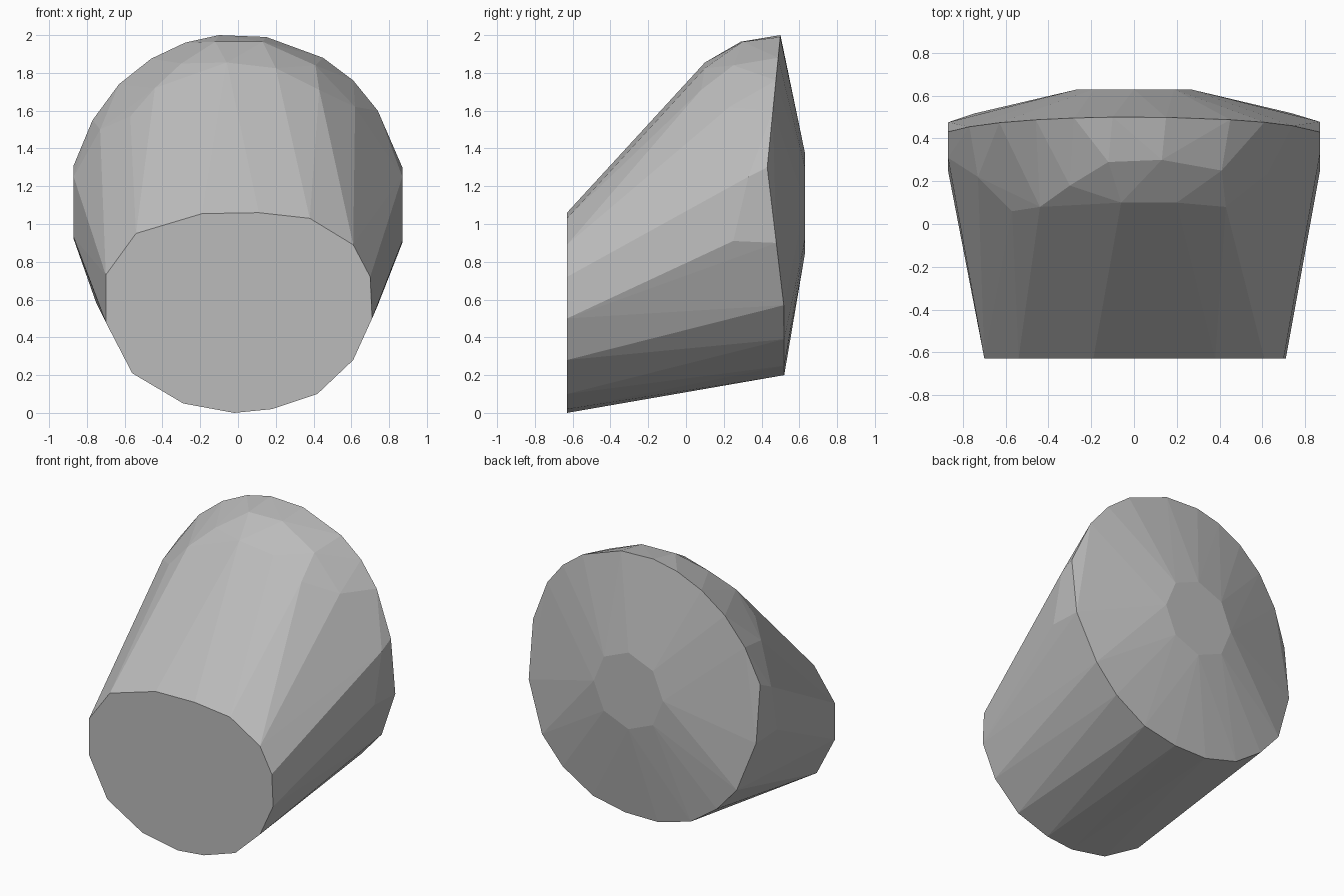
import bpy
import bmesh
from math import cos, sin, tau

default_cube = bpy.data.objects.get("Cube")
if default_cube:
    bpy.data.objects.remove(default_cube, do_unlink=True)


def make_material(name, colour):
    material = bpy.data.materials.new(name)
    material.use_nodes = True
    material.diffuse_color = colour
    shader = material.node_tree.nodes["Principled BSDF"]
    shader.inputs["Base Color"].default_value = colour
    return material


def hull_object(name, points, material):
    """Wrap the given points in a faceted convex skin."""
    mesh = bpy.data.meshes.new(name)
    bm = bmesh.new()
    for point in points:
        bm.verts.new(point)
    result = bmesh.ops.convex_hull(bm, input=bm.verts[:])
    loose = {item for key in ("geom_interior", "geom_unused")
             for item in result[key] if isinstance(item, bmesh.types.BMVert)}
    bmesh.ops.delete(bm, geom=list(loose), context="VERTS")
    bmesh.ops.recalc_face_normals(bm, faces=bm.faces[:])
    for face in bm.faces:
        face.smooth = False
    bm.to_mesh(mesh)
    bm.free()
    mesh.materials.append(material)
    obj = bpy.data.objects.new(name, mesh)
    bpy.context.scene.collection.objects.link(obj)
    return obj


def rim_depth(z):
    """The rim bows forward at mid height."""
    waist = 1.3
    if z > waist:
        return 0.43 + 0.1 * (z - waist)
    return min(0.52, 0.43 + 0.12 * (waist - z))


# Flat front end, as x and z
front_outline = [
    (-.7, .73), (-.54, .95), (-.19, 1.055), (.11, 1.06), (.38, 1.03),
    (.61, .89), (.7, .72), (.71, .5), (.61, .28), (.42, .1),
    (.18, .02), (-.02, 0), (-.29, .05), (-.56, .21), (-.7, .48),
]
# Widest outline near the back, as x and z
rim_outline = [
    (-.1, 2), (.15, 1.99), (.45, 1.88), (.61, 1.76), (.74, 1.6),
    (.87, 1.3), (.87, .9), (.74, .57), (.58, .39), (.35, .25),
    (.1, .2), (-.15, .2), (-.4, .27), (-.6, .41), (-.75, .58),
    (-.87, .92), (-.87, 1.31), (-.77, 1.55), (-.63, 1.74),
    (-.46, 1.875), (-.28, 1.96),
]
# Rounded shoulder ahead of the rim
shoulder = [
    (-.06, .1, 1.855), (.2, .1, 1.825), (.43, .08, 1.71),
    (-.3, .18, 1.85), (-.44, .08, 1.72), (-.57, .06, 1.57),
    (-.12, .29, 1.965), (.13, .3, 1.965), (.41, .25, 1.84),
    (.62, .23, 1.62), (-.73, .22, 1.5),
    (.87, .25, .91), (-.87, .25, .93), (-.87, .31, 1.25), (.87, .33, 1.25),
]

front_y, back_y = -0.63, 0.63
cap_sides, cap_radius, cap_height = 8, 0.265, 1.11

points = [(x, front_y, z) for x, z in front_outline]
points += [(x, rim_depth(z), z) for x, z in rim_outline]
points += shoulder
# Small flat cap at the centre of the back
for i in range(cap_sides):
    angle = tau * i / cap_sides
    points.append((cap_radius * cos(angle), back_y,
                   cap_height + cap_radius * sin(angle)))

grey = make_material("plain grey", (0.5, 0.5, 0.5, 1))
hull_object("tapered_body", points, grey)
